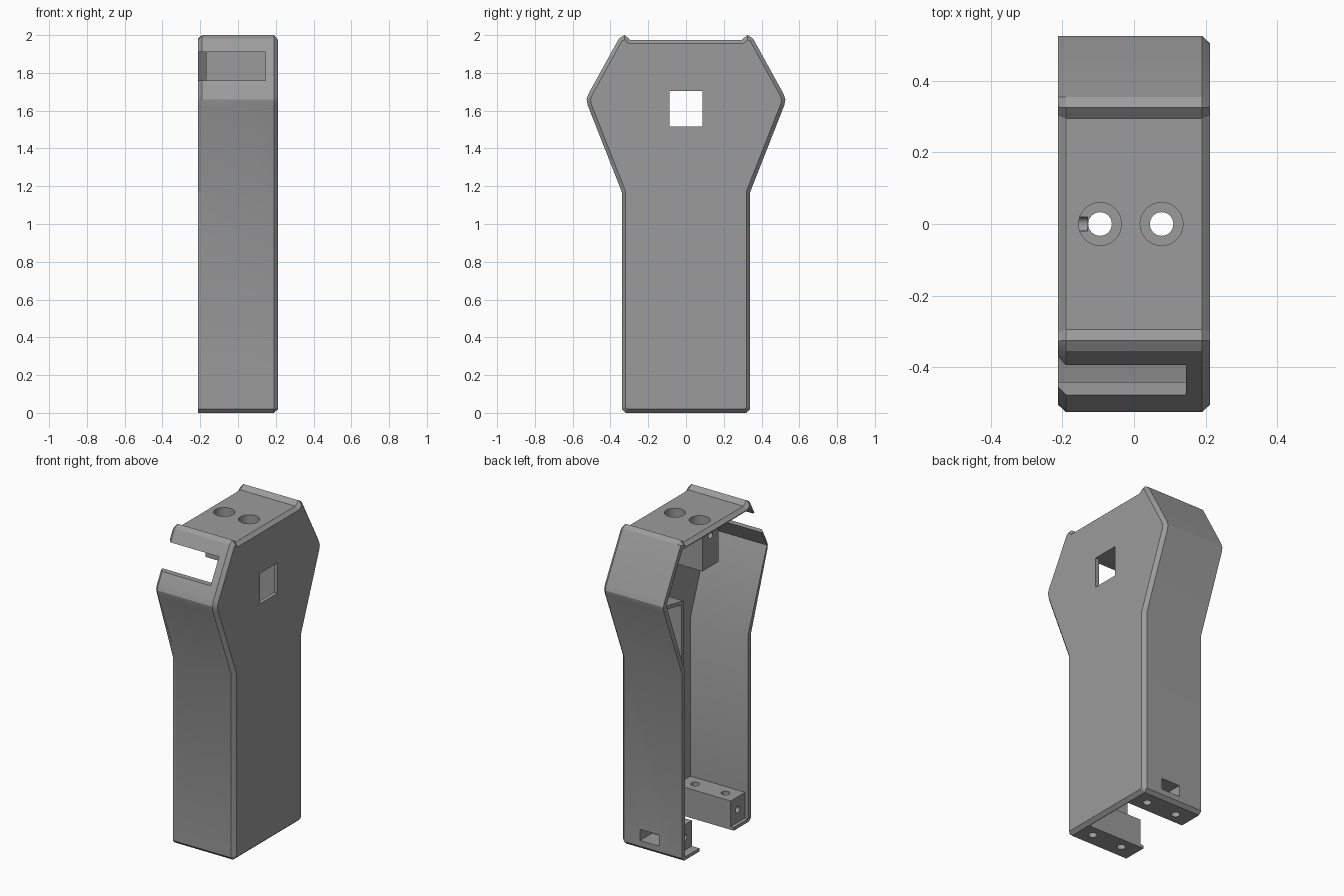
import bpy, bmesh, math
from mathutils import Vector

if "Cube" in bpy.data.objects:
    bpy.data.objects.remove(bpy.data.objects["Cube"])

grey = bpy.data.materials.new("mid grey")
grey.diffuse_color = (0.33, 0.33, 0.33, 1)
grey.use_nodes = True
grey.node_tree.nodes["Principled BSDF"].inputs["Base Color"].default_value = grey.diffuse_color


def new_object(name, bm):
    bmesh.ops.recalc_face_normals(bm, faces=bm.faces)
    me = bpy.data.meshes.new(name)
    bm.to_mesh(me)
    bm.free()
    ob = bpy.data.objects.new(name, me)
    bpy.context.collection.objects.link(ob)
    me.materials.append(grey)
    return ob


def loft(name, rings):
    """Join rings of (x, y, z) points and cap both ends."""
    bm = bmesh.new()
    vs = [[bm.verts.new(p) for p in r] for r in rings]
    n = len(vs[0])
    for a, b in zip(vs, vs[1:]):
        for i in range(n):
            j = (i + 1) % n
            bm.faces.new((a[i], a[j], b[j], b[i]))
    bm.faces.new(vs[0])
    bm.faces.new(vs[-1])
    return new_object(name, bm)


def prism(name, profile, x0, x1):
    return loft(name, [[(x, y, z) for y, z in profile] for x in (x0, x1)])


def box(name, x0, x1, y0, y1, z0, z1):
    return prism(name, [(y0, z0), (y1, z0), (y1, z1), (y0, z1)], x0, x1)


def cylinder(name, r, centre, depth, along_x=False):
    ring = [(r * math.cos(i * math.tau / 32), r * math.sin(i * math.tau / 32)) for i in range(32)]
    c = Vector(centre)
    ends = (-depth / 2, depth / 2)
    if along_x:
        return loft(name, [[c + Vector((d, a, b)) for a, b in ring] for d in ends])
    return loft(name, [[c + Vector((a, b, d)) for a, b in ring] for d in ends])


def mirrored(half):
    """Mirror a bottom-to-top right half profile across y = 0."""
    return half + [(-y, z) for y, z in reversed(half)]


def inset(profile, d):
    """Offset a counter-clockwise profile inwards."""
    out = []
    n = len(profile)
    for i in range(n):
        a, b, c = (Vector(profile[k % n]) for k in (i - 1, i, i + 1))
        e, f = (b - a).normalized(), (c - b).normalized()
        n1, n2 = Vector((-e.y, e.x)), Vector((-f.y, f.x))
        p = b + (n1 + n2) * (d / (1 + n1.dot(n2)))
        out.append((p.x, p.y))
    return out


def cut(target, cutter):
    mod = target.modifiers.new("cut", 'BOOLEAN')
    mod.operation = 'DIFFERENCE'
    mod.solver = 'EXACT'
    mod.object = cutter
    bpy.context.view_layer.objects.active = target
    bpy.ops.object.modifier_apply(modifier=mod.name)
    bpy.data.objects.remove(cutter, do_unlink=True)


# Housing: chamfered outer block with raised lips at the top
outer = mirrored([(.32, 0), (.34, .02), (.34, 1.17), (.521, 1.63), (.526, 1.66),
                  (.516, 1.69), (.355, 1.982), (.325, 2.0), (.295, 1.975)])
small = inset(outer, .02)
rim = [s if (o[0] < 0 and o[1] > 1.2) or (o[1] > 1.97 and o[0] < .34) else o
       for o, s in zip(outer, small)]
housing = loft("housing", [
    [(-.212, y, z) for y, z in rim],
    [(-.19, y, z) for y, z in outer],
    [(.19, y, z) for y, z in outer],
    [(.212, y, z) for y, z in small]])

# Hollow inside, leaving the two foot blocks and the top block
cavity = mirrored([(.17, -.1), (.17, .18), (.312, .18), (.312, 1.175), (.496, 1.66),
                   (.338, 1.95), (.08, 1.95), (.08, 1.705)])
cut(housing, prism("cavity_cutter", cavity, -.4, .187))

# Blocks stop short of the open side
cut(housing, box("front_foot_trim", -.4, -.19, -.312, -.1, .02, .2))
cut(housing, box("back_foot_trim", -.4, -.16, .1, .312, .02, .2))
cut(housing, box("top_block_trim", -.4, -.17, -.1, .1, 1.69, 1.95))

# Front slot, side window and back port
cut(housing, box("slot_cutter", -.4, .145, -.7, -.3, 1.76, 1.91))
cut(housing, box("window_cutter", .1, .4, -.087, .087, 1.515, 1.705))
cut(housing, box("port_cutter", -.05, .08, .22, .5, .055, .125))

# Counterbored screw holes through the top
for x in (-.095, .077):
    cut(housing, cylinder("bore_cutter", .06, (x, 0, 2.0), .2))
    cut(housing, cylinder("screw_cutter", .033, (x, 0, 1.8), .6))

# Screw holes in the foot blocks
for y in (-.24, .24):
    for x in (-.105, .105):
        cut(housing, cylinder("foot_screw_cutter", .025, (x, y, .1), .5))
    cut(housing, cylinder("side_screw_cutter", .02, (-.19, y, .1), .12, True))
cut(housing, cylinder("top_side_screw_cutter", .02, (-.19, 0, 1.9), .12, True))

# Inner rail closing off the back bulge
rail = prism("back_rail", [(.318, .86), (.318, 1.59), (.475, 1.62), (.49, 1.645),
                           (.298, 1.61), (.298, .86)], -.19, .19)

for ob in (housing, rail):
    bpy.ops.object.select_all(action='DESELECT')
    ob.select_set(True)
    bpy.context.view_layer.objects.active = ob
    bpy.ops.object.shade_smooth_by_angle(angle=math.radians(25))
